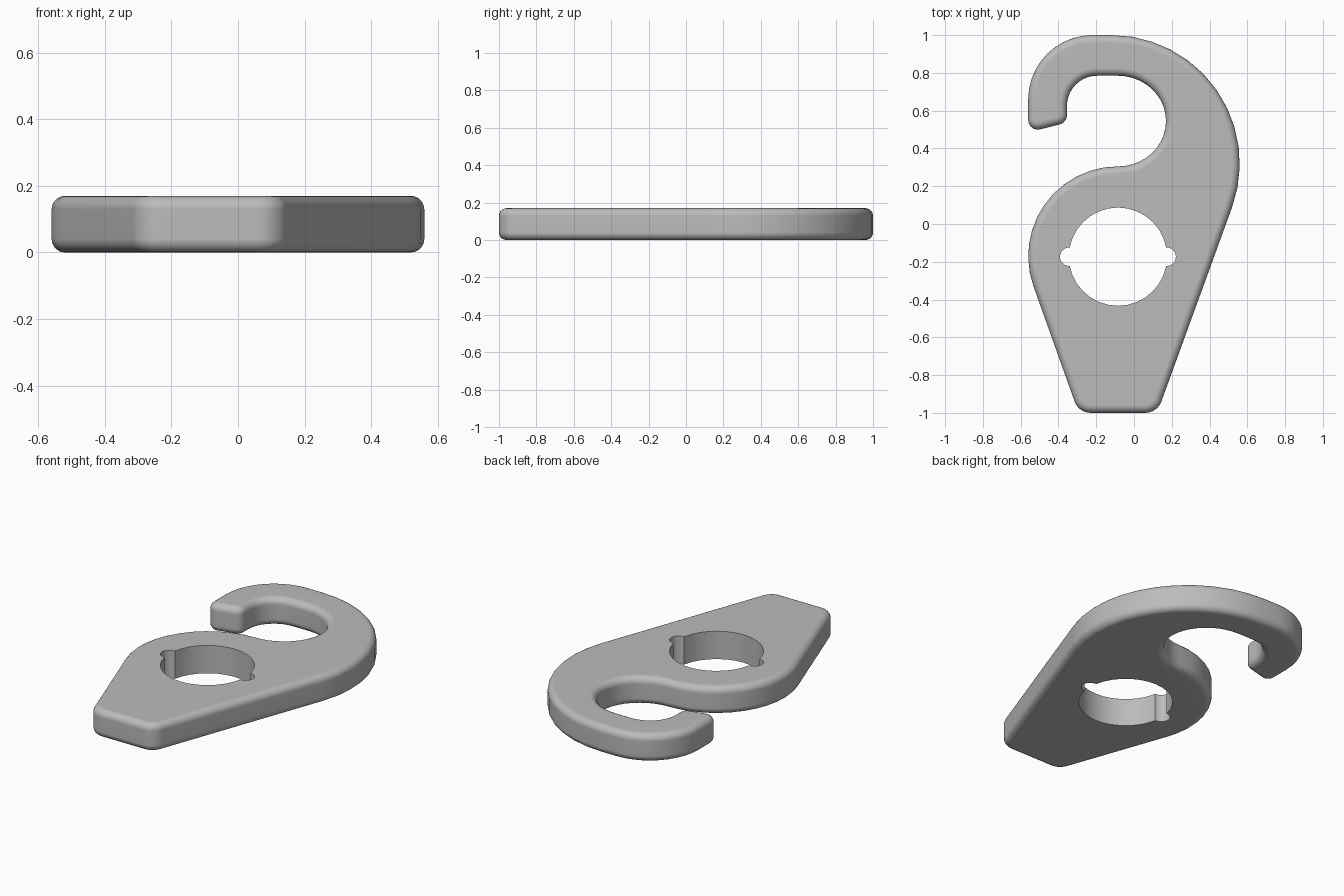
import bpy
import bmesh
from math import cos, sin, radians, tan
from mathutils import Vector

cube = bpy.data.objects.get("Cube")
if cube:
    bpy.data.objects.remove(cube)

THICK, ROUND, STEPS = 0.17, 0.04, 5


def arc(cx, cy, r, start, end, step=9, squash=1):
    """Points along an arc, angles in degrees."""
    n = max(2, round(abs(end - start) / step))
    angles = [radians(start + (end - start) * i / n) for i in range(n + 1)]
    return [Vector((cx + r * squash * cos(a), cy + r * sin(a))) for a in angles]


def fillet(before, corner, after, r, n=5):
    """Rounded corner between two straight edges."""
    c = Vector(corner)
    u, v = (Vector(before) - c).normalized(), (Vector(after) - c).normalized()
    half = u.angle(v) / 2
    centre = c + (u + v).normalized() * r / sin(half)
    a, b = c + u * r / tan(half) - centre, c + v * r / tan(half) - centre
    # Chord points pushed out to the radius
    return [centre + a.lerp(b, i / n).normalized() * r for i in range(n + 1)]


def inset(points, distance):
    """Move a counter-clockwise outline inwards."""
    result = []
    for i, p in enumerate(points):
        d1 = (p - points[i - 1]).normalized()
        d2 = (points[(i + 1) % len(points)] - p).normalized()
        n1, n2 = Vector((-d1.y, d1.x)), Vector((-d2.y, d2.x))
        result.append(p + (n1 + n2) * distance / (1 + n1.dot(n2)))
    return result


def wall(bm, levels):
    """Join stacked outlines with quads; return the first and last rings."""
    rings = [[bm.verts.new((p.x, p.y, z)) for p in pts] for pts, z in levels]
    for low, high in zip(rings, rings[1:]):
        for i in range(len(low)):
            bm.faces.new((low[i - 1], low[i], high[i], high[i - 1]))
    return rings[0], rings[-1]


# Outline, counter-clockwise from the foot
foot_l, foot_r = (-0.293, -1), (0.123, -1)
tip_out, tip_in = (-0.56, 0.485), (-0.355, 0.537)
body = arc(-0.085, -0.17, 0.475, 90, 200)
back = arc(-0.12, 0.32, 0.68, -20, 90)
crook = arc(-0.22, 0.66, 0.34, 90, 180)
throat = (arc(-0.195, 0.625, 0.16, 180, 90)
          + arc(-0.085, 0.545, 0.24, 90, -90, squash=1.06)[:-1])
outline = (fillet(body[-1], foot_l, foot_r, 0.09)
           + fillet(foot_l, foot_r, back[0], 0.09)
           + back + crook
           + fillet(crook[-1], tip_out, tip_in, 0.05)
           + fillet(tip_out, tip_in, throat[0], 0.05)
           + throat + body)

# Keyed hole: a round bore with a small notch on each side
hole = (arc(-0.085, -0.173, 0.26, 11, 169, 11)
        + arc(-0.343, -0.173, 0.049, 100, 260, 20)
        + arc(-0.085, -0.173, 0.26, 191, 349, 11)
        + arc(0.173, -0.173, 0.049, 280, 440, 20))

# Rounded outer wall, straight hole wall, flat caps between them
bm = bmesh.new()
turns = [radians(90 * i / STEPS) for i in range(STEPS + 1)]
lower = [(inset(outline, ROUND * (1 - sin(a))), ROUND * (1 - cos(a))) for a in turns]
upper = [(pts, THICK - z) for pts, z in reversed(lower)]
outer = wall(bm, lower + upper)
inner = wall(bm, [(hole, 0), (hole, THICK)])
for outer_ring, inner_ring in zip(outer, inner):
    edges = [bm.edges.get((ring[i - 1], ring[i]))
             for ring in (outer_ring, inner_ring) for i in range(len(ring))]
    bmesh.ops.triangle_fill(bm, edges=edges, use_beauty=True, normal=(0, 0, 1))
bmesh.ops.recalc_face_normals(bm, faces=bm.faces[:])
mesh = bpy.data.meshes.new("hook_plate")
bm.to_mesh(mesh)
bm.free()
plate = bpy.data.objects.new("hook_plate", mesh)
bpy.context.collection.objects.link(plate)

# Grey finish and shading
grey = bpy.data.materials.new("plain_grey")
grey.use_nodes = True
colour = (0.5, 0.5, 0.5, 1)
grey.diffuse_color = colour
grey.node_tree.nodes["Principled BSDF"].inputs["Base Color"].default_value = colour
mesh.materials.append(grey)
bpy.context.view_layer.objects.active = plate
plate.select_set(True)
bpy.ops.object.shade_smooth_by_angle(angle=radians(35))
weighted = plate.modifiers.new("even_shading", 'WEIGHTED_NORMAL')
weighted.keep_sharp = True
